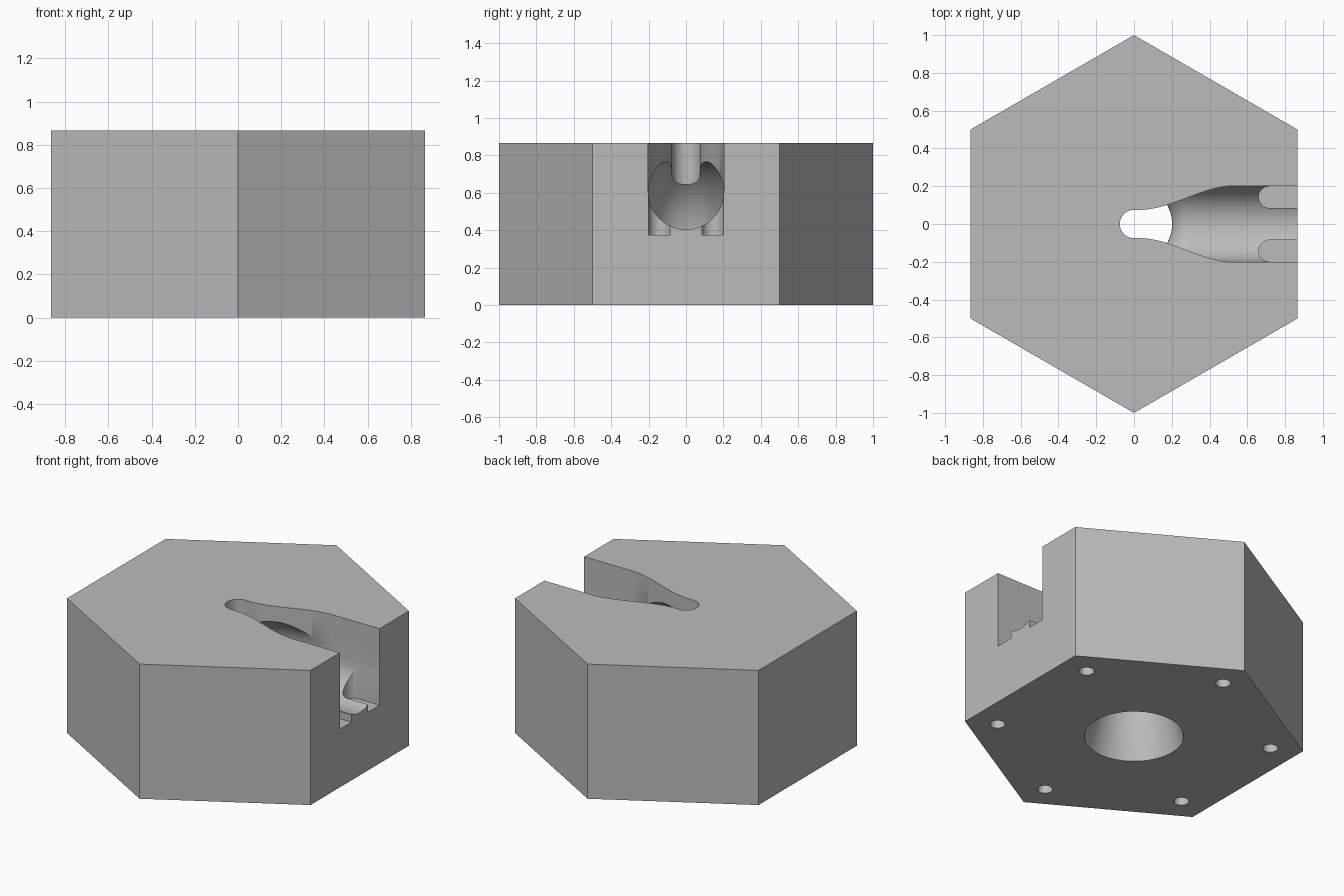
import bpy, bmesh, math
from mathutils import Vector

if "Cube" in bpy.data.objects:
    bpy.data.objects.remove(bpy.data.objects["Cube"])

HEIGHT = 0.866
BORE_R, BORE_Z, BEND_R = 0.202, 0.606, 0.293

grey = bpy.data.materials.new("grey")
grey.diffuse_color = (0.5, 0.5, 0.5, 1)
grey.use_nodes = True
grey.node_tree.nodes["Principled BSDF"].inputs["Base Color"].default_value = grey.diffuse_color


def make_object(name, bm):
    bmesh.ops.recalc_face_normals(bm, faces=bm.faces)
    mesh = bpy.data.meshes.new(name)
    bm.to_mesh(mesh)
    bm.free()
    mesh.materials.append(grey)
    obj = bpy.data.objects.new(name, mesh)
    bpy.context.collection.objects.link(obj)
    return obj


def prism(name, outline, z0, z1):
    """Closed prism from a flat outline."""
    bm = bmesh.new()
    face = bm.faces.new([bm.verts.new((x, y, z0)) for x, y in outline])
    top = bmesh.ops.extrude_face_region(bm, geom=[face])["geom"]
    verts = [v for v in top if isinstance(v, bmesh.types.BMVert)]
    bmesh.ops.translate(bm, verts=verts, vec=(0, 0, z1 - z0))
    return make_object(name, bm)


def arc(cx, cy, r, a0, a1, n):
    return [(cx + r * math.cos(math.radians(a0 + (a1 - a0) * i / n)),
             cy + r * math.sin(math.radians(a0 + (a1 - a0) * i / n))) for i in range(n + 1)]


def tube(name, stations, sides=64):
    """Closed tube in the XZ plane; each station is x, z, radius, heading angle."""
    bm = bmesh.new()
    rings = []
    for x, z, r, heading in stations:
        across = Vector((-math.sin(heading), 0, math.cos(heading)))
        ring = []
        for i in range(sides):
            a = math.tau * i / sides
            ring.append(bm.verts.new(Vector((x, 0, z)) + across * r * math.cos(a)
                                     + Vector((0, r * math.sin(a), 0))))
        rings.append(ring)
    for p, q in zip(rings, rings[1:]):
        for i in range(sides):
            j = (i + 1) % sides
            bm.faces.new((p[i], p[j], q[j], q[i]))
    bm.faces.new(rings[0])
    bm.faces.new(rings[-1])
    return make_object(name, bm)


# Hexagonal block with corners on the y axis
block = prism("hexagonal_block", arc(0, 0, 1, 30, 330, 5), 0, HEIGHT)
cutters = []

# Passage: flared bottom mouth, quarter bend, straight run out of the right side
bend_z = BORE_Z - BEND_R
flare = 0.29 - BORE_R
stations = [(0, -0.05, 0.29 + flare * 0.05 / bend_z, math.pi / 2)]
for i in range(25):
    t = math.pi / 2 * i / 24
    stations.append((BEND_R * (1 - math.cos(t)), bend_z + BEND_R * math.sin(t),
                     BORE_R, math.pi / 2 - t))
stations.append((1.0, BORE_Z, BORE_R, 0))
cutters.append(tube("passage_cutter", stations))

# Keyhole-like slot in the top, widening smoothly toward the right side
side = []
for i in range(25):
    t = i / 24
    side.append((0.03 + 0.5 * t, 0.075 + (BORE_R - 0.075) * t * t * (3 - 2 * t)))
side.append((1.0, BORE_R))
outline = [(x, -y) for x, y in reversed(side)] + arc(0, 0, 0.075, 270, 90, 24) + side
cutters.append(prism("slot_cutter", outline, BORE_Z, 1.0))

# Round-ended pockets on both sides of the passage mouth
for s in (-1, 1):
    r = 0.0575
    outline = [(1.0, s * 0.1425 - r)] + arc(0.7175, s * 0.1425, r, 270, 90, 16) + [(1.0, s * 0.1425 + r)]
    cutters.append(prism("pocket_cutter", outline, 0.375, 0.68))

# Blind screw holes near the bottom corners
for i in range(6):
    a = math.radians(30 + 60 * i)
    cutters.append(prism("screw_hole_cutter",
                         arc(0.807 * math.cos(a), 0.807 * math.sin(a), 0.044, 0, 345, 23), -0.05, 0.25))

# Cut everything out, then drop the cutters
for c in cutters:
    mod = block.modifiers.new(c.name, "BOOLEAN")
    mod.operation = "DIFFERENCE"
    mod.solver = "EXACT"
    mod.object = c
bpy.context.view_layer.update()
result = bpy.data.meshes.new_from_object(block.evaluated_get(bpy.context.evaluated_depsgraph_get()))
block.modifiers.clear()
block.data = result
for c in cutters:
    bpy.data.objects.remove(c)

bpy.context.view_layer.objects.active = block
block.select_set(True)
bpy.ops.object.shade_smooth_by_angle(angle=math.radians(30))
